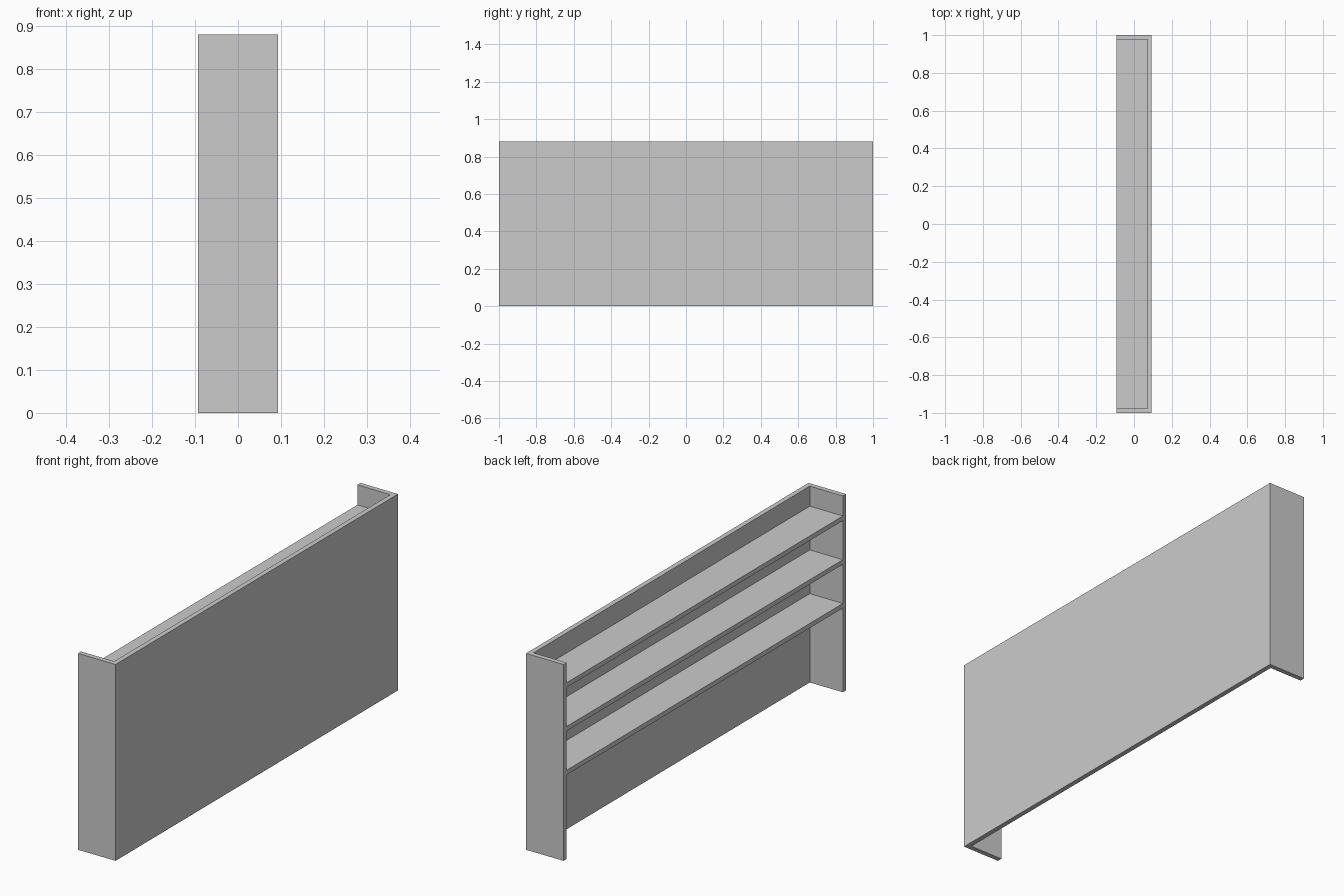
import bpy, bmesh

if "Cube" in bpy.data.objects:
    bpy.data.objects.remove(bpy.data.objects["Cube"])

HX, HY, H, T = 0.093, 1.0, 0.88, 0.022  # half depth, half length, height, board thickness


def extrude_profile(name, points, z, height):
    """Closed xy outline raised into a flat-faced solid."""
    bm = bmesh.new()
    face = bm.faces.new([bm.verts.new((x, y, z)) for x, y in points])
    ext = bmesh.ops.extrude_face_region(bm, geom=[face])
    verts = [g for g in ext["geom"] if isinstance(g, bmesh.types.BMVert)]
    bmesh.ops.translate(bm, verts=verts, vec=(0, 0, height))
    bmesh.ops.recalc_face_normals(bm, faces=bm.faces)
    mesh = bpy.data.meshes.new(name)
    bm.to_mesh(mesh)
    bm.free()
    obj = bpy.data.objects.new(name, mesh)
    bpy.context.collection.objects.link(obj)
    return obj


# Counter front panel with both side returns, as one U-shaped outline
xi, yi = HX - T, HY - T
extrude_profile("counter_panels", [
    (-HX, -HY), (HX, -HY), (HX, HY), (-HX, HY),
    (-HX, yi), (xi, yi), (xi, -yi), (-HX, -yi)], 0, H)

# Three shelves between the sides, flush with the open edge
for i, top in enumerate((0.79, 0.594, 0.398)):
    extrude_profile(f"shelf_{i + 1}", [
        (-HX, -yi), (xi, -yi), (xi, yi), (-HX, yi)], top - 0.021, 0.021)
